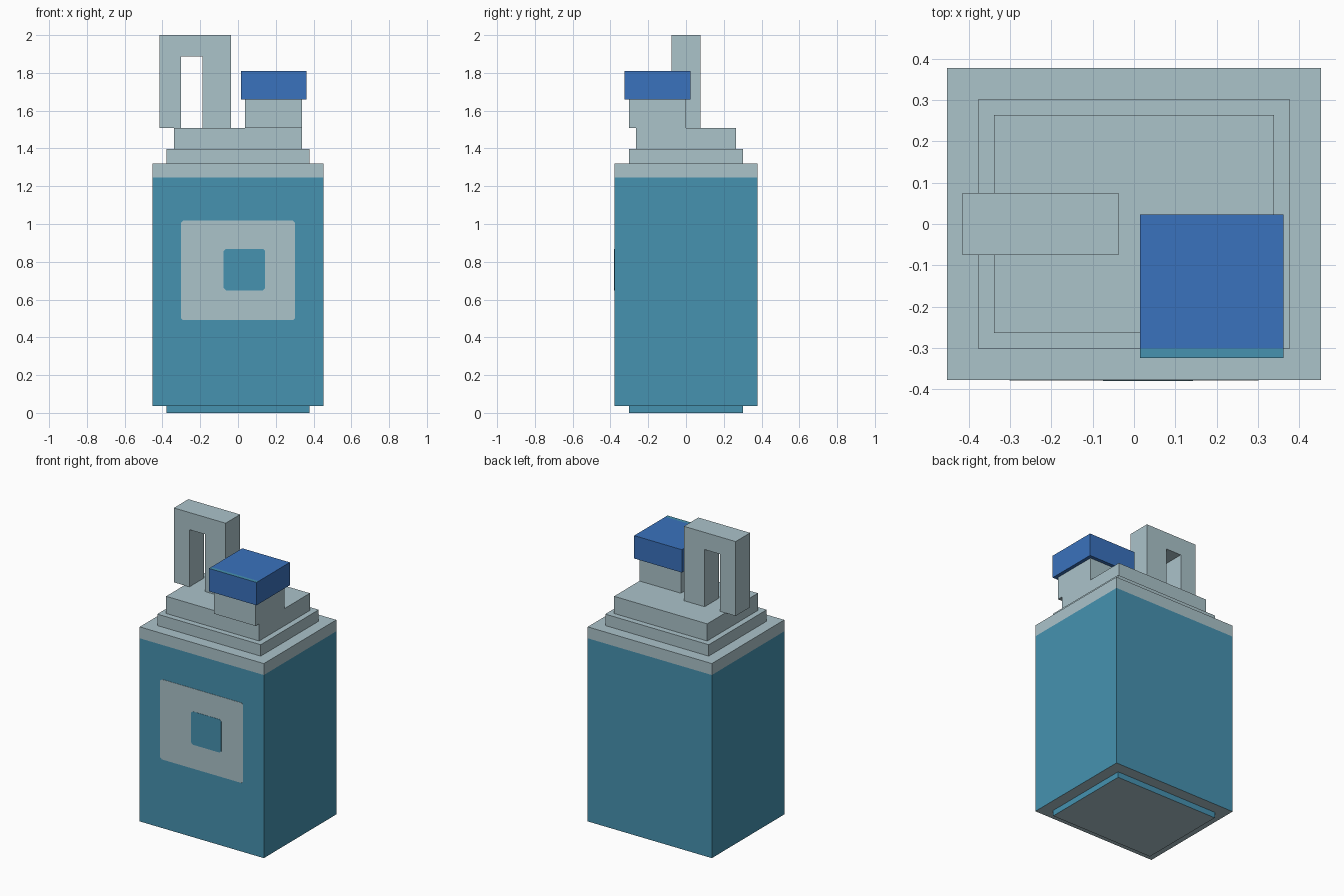
import bpy, bmesh
from mathutils import Vector

cube = bpy.data.objects.get("Cube")
if cube:
    bpy.data.objects.remove(cube, do_unlink=True)

U = 2 / 53  # design unit: the model is 53 units tall


def material(name, rgb):
    mat = bpy.data.materials.new(name)
    mat.use_nodes = True
    mat.diffuse_color = (*rgb, 1)
    bsdf = next(n for n in mat.node_tree.nodes if n.type == "BSDF_PRINCIPLED")
    bsdf.inputs["Base Color"].default_value = (*rgb, 1)
    return mat


TEAL = material("teal", (0.061, 0.287, 0.434))
GREY = material("pale grey", (0.407, 0.546, 0.591))
BLUE = material("cap blue", (0.042, 0.168, 0.509))


def prism(name, outline, y0, y1, mats, cuts=(), rule=None):
    """Extrude an x-z outline from y0 to y1, cut it by planes, colour faces by rule."""
    bm = bmesh.new()
    face = bm.faces.new([bm.verts.new((x * U, y0 * U, z * U)) for x, z in outline])
    ext = bmesh.ops.extrude_face_region(bm, geom=[face])["geom"]
    verts = [v for v in ext if isinstance(v, bmesh.types.BMVert)]
    bmesh.ops.translate(bm, verts=verts, vec=(0, (y1 - y0) * U, 0))
    for axis, pos in cuts:
        normal = Vector((axis == "x", axis == "y", axis == "z"))
        bmesh.ops.bisect_plane(bm, geom=bm.verts[:] + bm.edges[:] + bm.faces[:],
                               plane_co=normal * pos * U, plane_no=normal)
    bmesh.ops.recalc_face_normals(bm, faces=bm.faces[:])
    if rule:
        for f in bm.faces:
            f.material_index = rule(f.calc_center_median() / U, f.normal)
    mesh = bpy.data.meshes.new(name)
    bm.to_mesh(mesh)
    bm.free()
    for mat in mats:
        mesh.materials.append(mat)
    obj = bpy.data.objects.new(name, mesh)
    bpy.context.collection.objects.link(obj)
    return obj


def box(name, x0, x1, y0, y1, z0, z1, mats, **kw):
    return prism(name, [(x0, z0), (x1, z0), (x1, z1), (x0, z1)], y0, y1, mats, **kw)


def plate(name, x0, x1, z0, z1, thick, mat, c=0.3):
    """Thin plate with clipped corners on the front of the body."""
    outline = [(x0 + c, z0), (x1 - c, z0), (x1, z0 + c), (x1, z1 - c),
               (x1 - c, z1), (x0 + c, z1), (x0, z1 - c), (x0, z0 + c)]
    return prism(name, outline, -10 - thick, -10, [mat])


# Container: teal sides, pale rim and underside
box("foot", -10, 10, -8, 8, 0, 1, [TEAL, GREY],
    rule=lambda c, n: int(abs(n.z) > 0.5))
box("body", -12, 12, -10, 10, 1, 35, [TEAL, GREY], cuts=[("z", 33)],
    rule=lambda c, n: int(abs(n.z) > 0.5 or c.z > 33))

# Front label with its square centre
plate("label", -8, 8, 13, 27, 0.05, GREY)
plate("label_centre", -2, 3.8, 17.2, 23, 0.09, TEAL)

# Stepped lid
box("lid_lower_step", -10, 10, -8, 8, 35, 37, [GREY])
box("lid_upper_step", -9, 9, -7, 7, 37, 40, [GREY])

# Arched handle
prism("handle", [(-11, 40), (-8, 40), (-8, 50), (-5, 50), (-5, 40), (-1, 40),
                 (-1, 53), (-11, 53)], -2, 2, [GREY])

# Spout and its cap, with a teal strip along the cap's front top edge
box("spout", 1, 9, -8, 0, 40, 44, [GREY])
box("cap", 0.4, 9.6, -8.6, 0.6, 44, 48, [BLUE, TEAL], cuts=[("y", -8)],
    rule=lambda c, n: int(n.z > 0.5 and c.y < -8))
